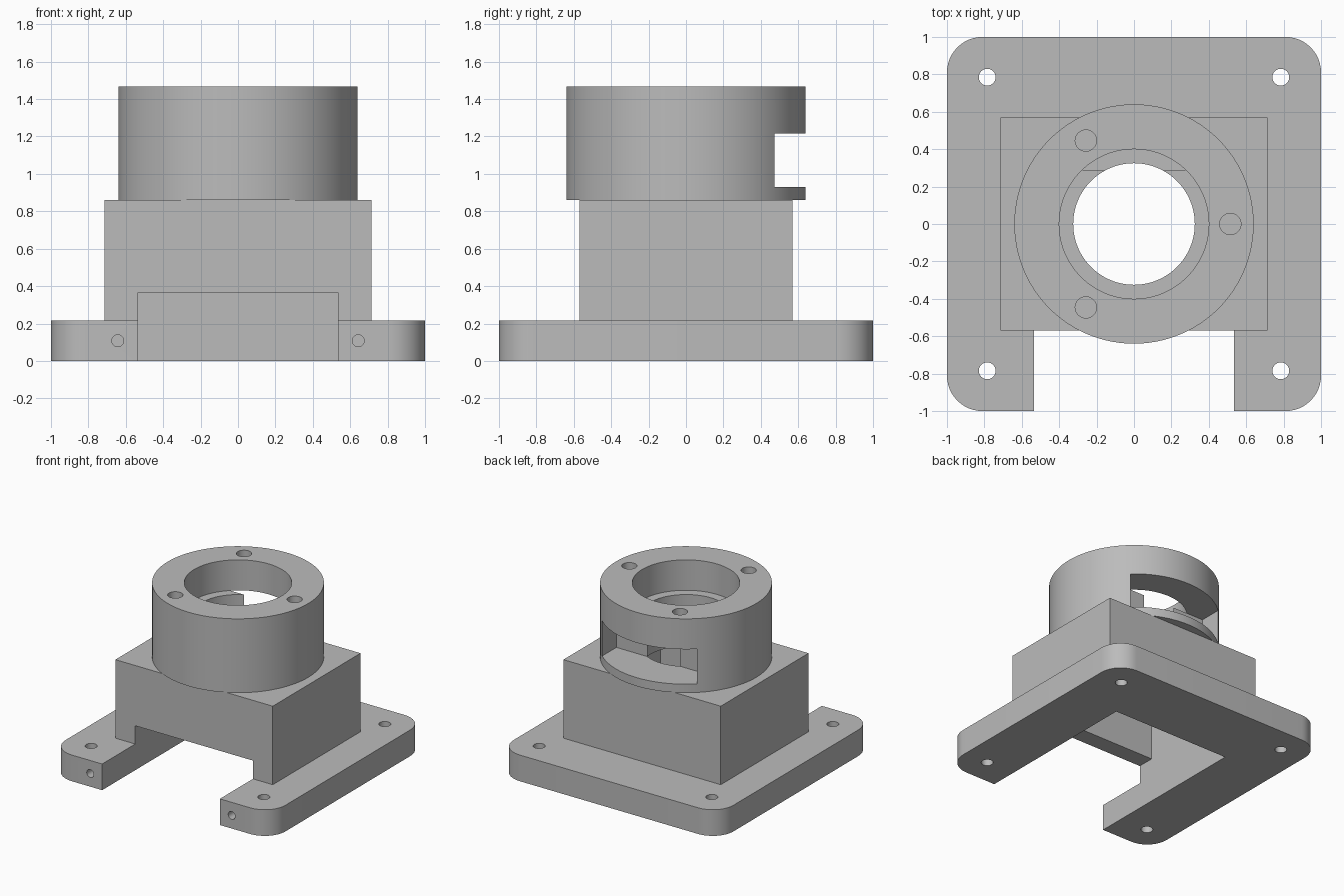
import bpy
import bmesh
from math import cos, sin, pi, radians
from mathutils import Matrix, Vector

if "Cube" in bpy.data.objects:
    bpy.data.objects.remove(bpy.data.objects["Cube"], do_unlink=True)

# One plain grey finish
grey = bpy.data.materials.new("plain_grey")
grey.use_nodes = True
COLOUR = (0.5, 0.5, 0.5, 1)
grey.diffuse_color = COLOUR
grey.node_tree.nodes["Principled BSDF"].inputs["Base Color"].default_value = COLOUR


def add_object(name, bm):
    bmesh.ops.recalc_face_normals(bm, faces=bm.faces)
    mesh = bpy.data.meshes.new(name)
    bm.to_mesh(mesh)
    bm.free()
    mesh.materials.append(grey)
    obj = bpy.data.objects.new(name, mesh)
    bpy.context.collection.objects.link(obj)
    return obj


def box(name, x, y, z):
    """Box centred on x = 0, given half width, y range and z range."""
    bm = bmesh.new()
    bmesh.ops.create_cube(bm, size=1)
    size = Vector((2 * x, y[1] - y[0], z[1] - z[0]))
    mid = Vector((0, sum(y) / 2, sum(z) / 2))
    bmesh.ops.transform(bm, verts=bm.verts,
                        matrix=Matrix.Translation(mid) @ Matrix.Diagonal(size).to_4x4())
    return add_object(name, bm)


def cylinder(name, radius, start, end, sides=32):
    """Cylinder between two points."""
    start, end = Vector(start), Vector(end)
    axis = end - start
    bm = bmesh.new()
    turn = axis.to_track_quat("Z", "Y").to_matrix().to_4x4()
    bmesh.ops.create_cone(bm, cap_ends=True, segments=sides, radius1=radius,
                          radius2=radius, depth=axis.length,
                          matrix=Matrix.Translation((start + end) / 2) @ turn)
    return add_object(name, bm)


def combine(body, tool, operation):
    """Join or cut with a tool, then remove the tool."""
    mod = body.modifiers.new("combine", "BOOLEAN")
    mod.operation, mod.solver, mod.object = operation, "EXACT", tool
    bpy.context.view_layer.objects.active = body
    bpy.ops.object.modifier_apply(modifier=mod.name)
    bpy.data.objects.remove(tool, do_unlink=True)


# Base plate with rounded corners
PLATE_TOP, CORNER = 0.215, 0.19
bm = bmesh.new()
outline = []
for quarter in range(4):
    mid = radians(45 + 90 * quarter)
    cx = (1 - CORNER) * (1 if cos(mid) > 0 else -1)
    cy = (1 - CORNER) * (1 if sin(mid) > 0 else -1)
    for step in range(13):
        a = pi / 2 * (quarter + step / 12)
        outline.append(bm.verts.new((cx + CORNER * cos(a), cy + CORNER * sin(a), 0)))
face = bm.faces.new(outline)
top = bmesh.ops.extrude_face_region(bm, geom=[face])["geom"]
bmesh.ops.translate(bm, vec=(0, 0, PLATE_TOP),
                    verts=[v for v in top if isinstance(v, bmesh.types.BMVert)])
mount = add_object("bearing_mount", bm)

# Housing block and round collar
combine(mount, box("housing_block", 0.715, (-0.57, 0.57), (0.1, 0.86)), "UNION")
combine(mount, cylinder("collar", 0.64, (0, 0, 0.86), (0, 0, 1.467), 96), "UNION")

# Hollow inside the block, open below, and the front opening
cutters = [
    box("block_hollow", 0.535, (-0.43, 0.43), (-0.1, 0.79)),
    box("front_opening", 0.535, (-1.1, 0), (-0.2, 0.365)),
    # Stepped bore and the slot in the back of the collar
    cylinder("bore", 0.325, (0, 0, 0.5), (0, 0, 1.6), 96),
    cylinder("counterbore", 0.4, (0, 0, 1.217), (0, 0, 1.6), 96),
    box("back_slot", 0.43, (0.29, 0.8), (0.93, 1.217)),
]

# Screw holes in the collar top
for k in range(3):
    a = 2 * pi * k / 3
    x, y = 0.515 * cos(a), 0.515 * sin(a)
    cutters.append(cylinder("collar_hole", 0.057, (x, y, 1.3), (x, y, 1.6)))

# Plate corner holes and front end holes
for sx in (-1, 1):
    for sy in (-1, 1):
        x, y = 0.785 * sx, 0.785 * sy
        cutters.append(cylinder("corner_hole", 0.045, (x, y, -0.1), (x, y, 0.4)))
    x = 0.643 * sx
    cutters.append(cylinder("end_hole", 0.032, (x, -1.1, 0.108), (x, -0.7, 0.108)))

for cutter in cutters:
    combine(mount, cutter, "DIFFERENCE")

# Smooth the round walls, keep edges sharp
bpy.ops.object.select_all(action="DESELECT")
mount.select_set(True)
bpy.context.view_layer.objects.active = mount
bpy.ops.object.shade_smooth_by_angle(angle=radians(30))
